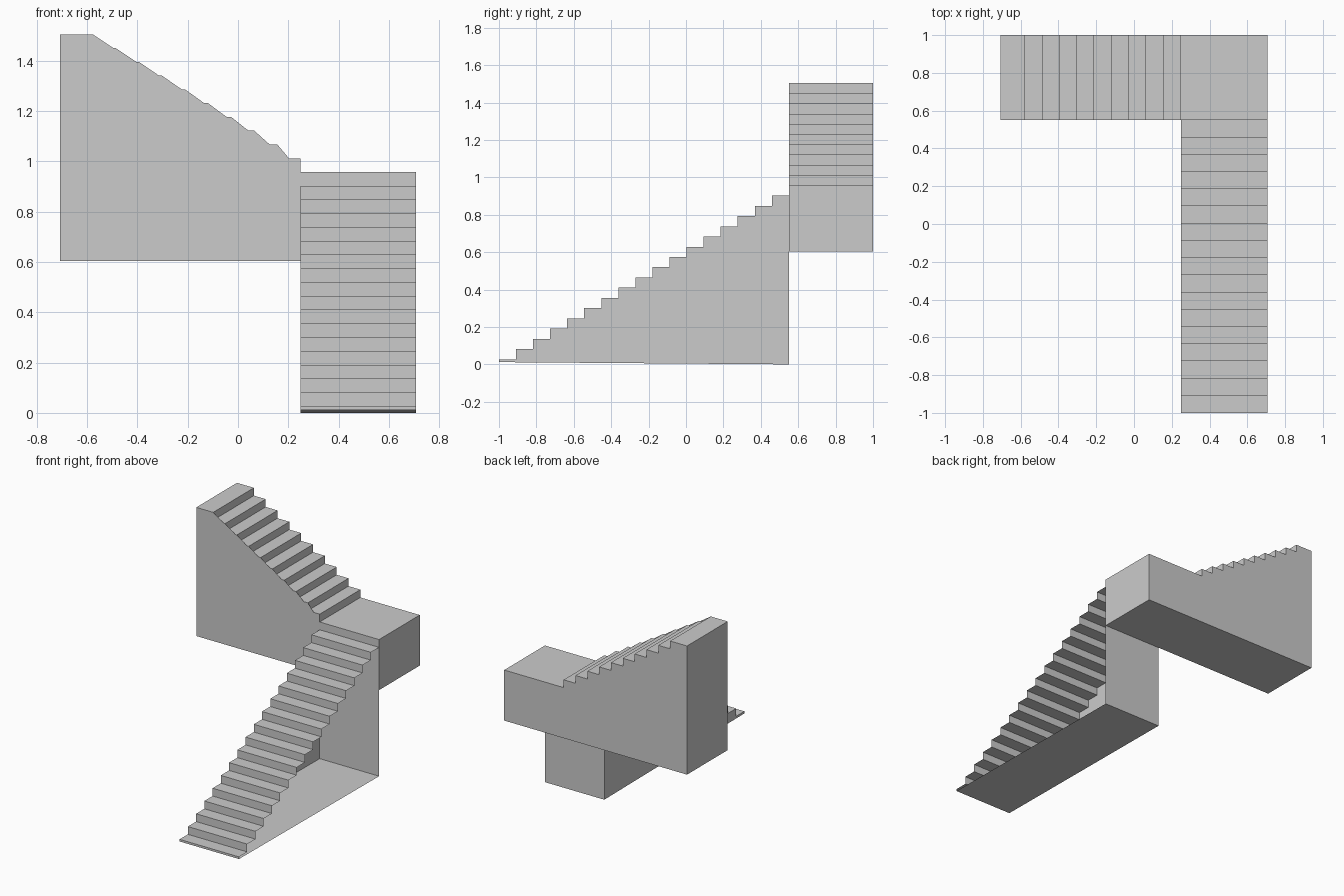
import bpy, bmesh

if "Cube" in bpy.data.objects:
    bpy.data.objects.remove(bpy.data.objects["Cube"])

RISE = 0.0547
X0, X1, XL = 0.248, 0.708, -0.708      # inner edge, right edge, left edge
Y_MID, Y_BACK = 0.55, 1.0
Z_BASE, Z_LAND = 0.603, 0.957


def shell(name, profile, place, a, b, skip=(), cap_a=None, cap_b=None):
    """Sweep a closed profile from a to b; skip leaves out edges, caps are optional outlines."""
    bm = bmesh.new()
    pa = [bm.verts.new(place(p, a)) for p in profile]
    pb = [bm.verts.new(place(p, b)) for p in profile]
    n = len(profile)
    for i in range(n):
        if i not in skip:
            j = (i + 1) % n
            bm.faces.new((pa[i], pa[j], pb[j], pb[i]))
    for cap, ring, d in ((cap_a, pa, a), (cap_b, pb, b)):
        if cap == profile:
            bm.faces.new(ring)
        elif cap:
            bm.faces.new([bm.verts.new(place(p, d)) for p in cap])
    bmesh.ops.recalc_face_normals(bm, faces=bm.faces)
    me = bpy.data.meshes.new(name)
    bm.to_mesh(me)
    bm.free()
    ob = bpy.data.objects.new(name, me)
    bpy.context.collection.objects.link(ob)
    return ob


along_x = lambda p, d: (d, p[0], p[1])   # profile in y,z
along_y = lambda p, d: (p[0], d, p[1])   # profile in x,z

# Lower flight: 17 steps, open on its right side, slightly tilted underside
steps = 17
run = (Y_MID + 1.0) / steps
lower = [(Y_MID, Z_BASE), (Y_MID, 0.0), (-1.0, 0.012)]
for i in range(steps):
    z = Z_LAND - RISE * (steps - i)
    lower += [(-1.0 + run * i, z), (-1.0 + run * (i + 1), z)]
shell("lower_flight", lower, along_x, X0, X1, skip={len(lower) - 1}, cap_a=lower)

# Corner landing: box open towards the upper flight
landing = [(X0, Z_BASE), (X1, Z_BASE), (X1, Z_LAND), (X0, Z_LAND)]
shell("landing", landing, along_y, Y_MID, Y_BACK, skip={3}, cap_a=landing, cap_b=landing)

# Upper flight: stepped back wall, front wall with partly filled step corners
steps = 10
run = 0.0917
upper = [(XL, Z_BASE), (X0, Z_BASE), (X0, Z_LAND)]
front = upper + [(X0, Z_LAND + RISE)]
for i in range(steps):
    z = Z_LAND + RISE * (i + 1)
    x = X0 - run * i
    upper += [(x, z), (X0 - run * (i + 1) if i < steps - 1 else XL, z)]
    if i:
        foot = X0 - run * i * i / (i + 1)
        front += [(foot, z - RISE), (x, z)]
front.append((XL, Z_LAND + RISE * steps))
shell("upper_flight", upper, along_y, Y_MID, Y_BACK, skip={1}, cap_a=front, cap_b=upper)
